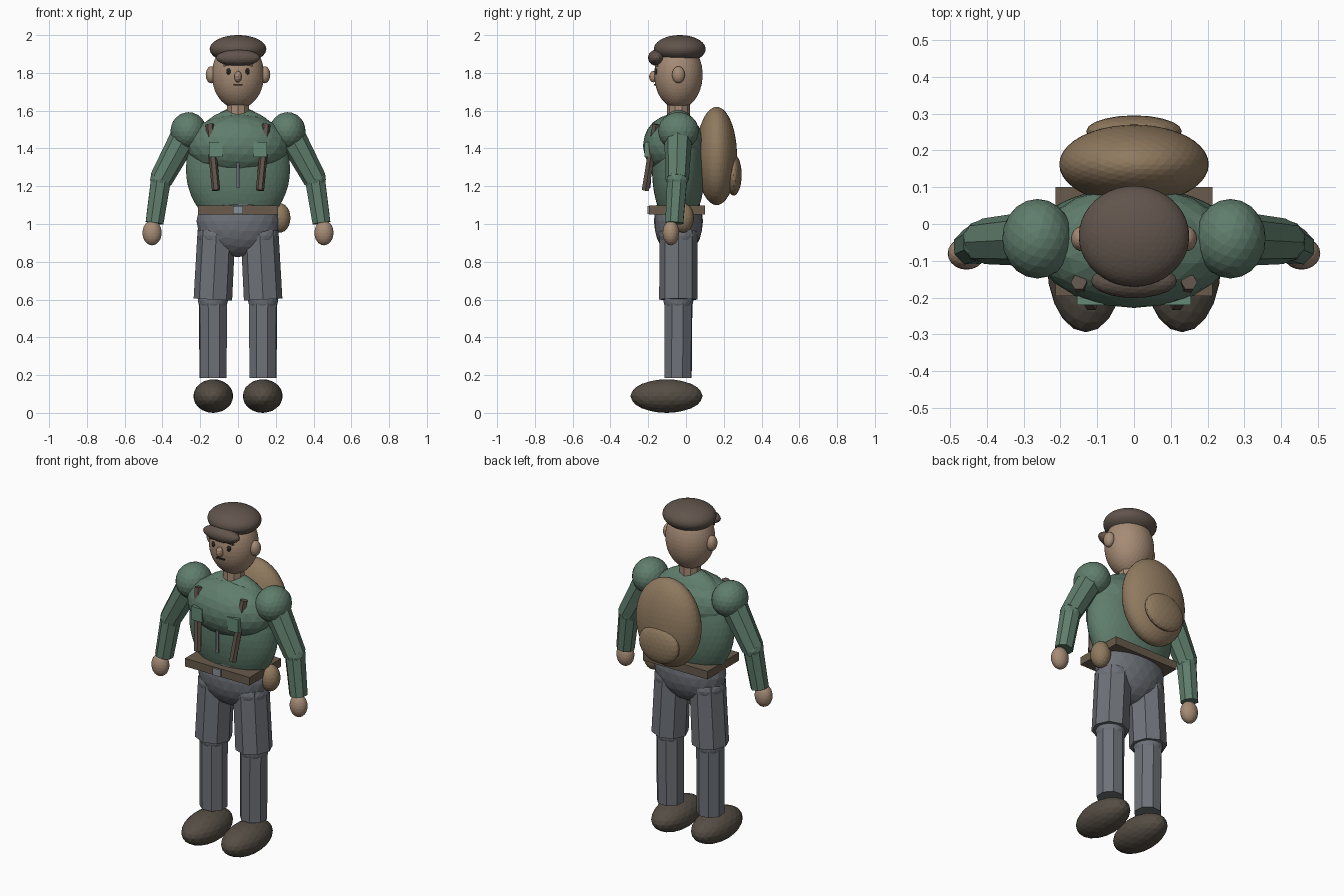
import bpy
from mathutils import Vector

if "Cube" in bpy.data.objects:
    bpy.data.objects.remove(bpy.data.objects["Cube"])


def material(name, r, g, b):
    m = bpy.data.materials.new(name)
    m.diffuse_color = (r, g, b, 1)
    m.use_nodes = True
    m.node_tree.nodes["Principled BSDF"].inputs["Base Color"].default_value = m.diffuse_color
    return m


SKIN = material("skin", .38, .26, .18)
GREEN = material("jacket_green", .115, .205, .15)
LIGHT = material("pocket_green", .13, .25, .18)
GREY = material("trouser_grey", .156, .168, .19)
CAP = material("cap_brown", .12, .09, .073)
BOOT = material("boot_brown", .09, .075, .058)
TAN = material("canvas_tan", .28, .195, .115)
BELT = material("belt_brown", .14, .105, .07)
STEEL = material("buckle_steel", .25, .28, .31)
DARK = material("dark", .03, .025, .022)


def finish(name, mat):
    ob = bpy.context.object
    ob.name = name
    ob.data.materials.append(mat)
    return ob


def ball(name, loc, radii, mat, detail=3):
    bpy.ops.mesh.primitive_ico_sphere_add(subdivisions=detail, radius=1, location=loc)
    ob = finish(name, mat)
    ob.scale = radii
    return ob


def box(name, loc, size, mat):
    bpy.ops.mesh.primitive_cube_add(size=1, location=loc)
    ob = finish(name, mat)
    ob.scale = size
    return ob


def limb(name, a, b, r1, r2, mat, sides=8):
    a, b = Vector(a), Vector(b)
    d = b - a
    bpy.ops.mesh.primitive_cone_add(vertices=sides, radius1=r1, radius2=r2,
                                    depth=d.length, location=(a + b) / 2)
    ob = finish(name, mat)
    ob.rotation_mode = 'QUATERNION'
    ob.rotation_quaternion = d.to_track_quat('Z', 'Y')
    return ob


# Head and cap
ball("head", (0, -.04, 1.79), (.138, .128, .18), SKIN, 4)
ball("nose", (0, -.172, 1.78), (.02, .024, .031), SKIN, 2)
box("mouth", (0, -.163, 1.738), (.05, .012, .008), DARK)
limb("neck", (0, -.04, 1.56), (0, -.04, 1.66), .06, .06, SKIN, 10)
ball("cap", (0, -.033, 1.926), (.15, .137, .074), CAP, 4)
ball("cap_visor", (0, -.155, 1.88), (.117, .046, .043), CAP)

# Trunk
ball("torso", (0, -.04, 1.29), (.276, .14, .32), GREEN, 4)
ball("chest", (0, -.063, 1.415), (.268, .165, .168), GREEN)
ball("hips", (0, -.04, 1.015), (.22, .13, .19), GREY)
box("belt", (0, -.047, 1.075), (.426, .296, .048), BELT)
box("buckle", (0, -.196, 1.075), (.054, .014, .042), STEEL)
limb("zipper", (0, -.196, 1.19), (0, -.19, 1.5), .009, .009, STEEL, 6)

# Backpack and canteen
ball("backpack", (0, .162, 1.36), (.203, .108, .26), TAN, 4)
ball("backpack_pocket", (0, .252, 1.26), (.13, .043, .11), TAN)
ball("canteen", (.222, -.015, 1.032), (.056, .057, .078), TAN)

# Paired parts
for side, s in (("left", 1), ("right", -1)):
    ball(f"{side}_ear", (s * .142, -.04, 1.79), (.029, .034, .045), SKIN, 3)
    ball(f"{side}_eye", (s * .05, -.156, 1.807), (.012, .012, .017), DARK, 2)
    brow = box(f"{side}_brow", (s * .055, -.156, 1.842), (.045, .014, .01), CAP)
    brow.rotation_euler.y = s * .15

    box(f"{side}_chest_pocket", (s * .118, -.208, 1.395), (.073, .024, .08), LIGHT)
    limb(f"{side}_strap", (s * .116, -.215, 1.178), (s * .15, -.158, 1.528),
         .022, .022, CAP, 6)

    # Arm
    ball(f"{side}_shoulder", (s * .262, -.04, 1.492), (.096, .108, .1), GREEN)
    elbow = (s * .408, -.047, 1.235)
    wrist = (s * .442, -.062, 1.005)
    limb(f"{side}_upper_arm", (s * .275, -.04, 1.48), elbow, .075, .062, GREEN)
    ball(f"{side}_elbow", elbow, (.06, .06, .06), GREEN, 2)
    limb(f"{side}_forearm", elbow, wrist, .057, .051, GREEN)
    ball(f"{side}_hand", (s * .455, -.08, .953), (.051, .044, .066), SKIN)

    # Leg
    ball(f"{side}_hip_joint", (s * .115, -.04, .94), (.1, .1, .075), GREY)
    limb(f"{side}_thigh", (s * .114, -.04, .965), (s * .133, -.04, .6), .1, .102, GREY)
    ball(f"{side}_knee", (s * .133, -.04, .597), (.08, .08, .075), GREY)
    limb(f"{side}_shin", (s * .133, -.04, .6), (s * .132, -.042, .185), .078, .076, GREY)
    ball(f"{side}_boot", (s * .131, -.103, .089), (.106, .191, .089), BOOT)
